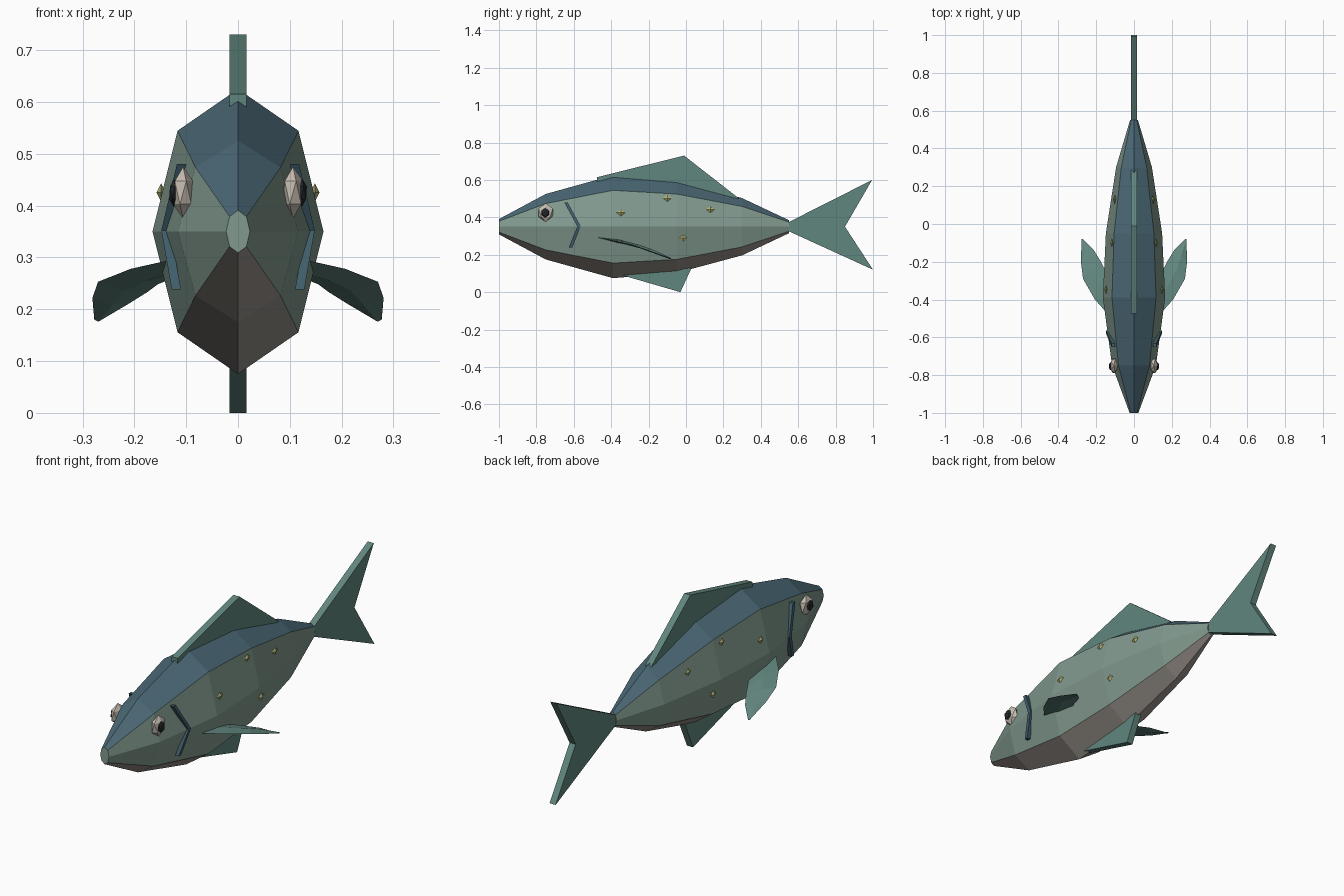
import bpy, bmesh, math
from mathutils import Vector, Matrix

if "Cube" in bpy.data.objects:
    bpy.data.objects.remove(bpy.data.objects["Cube"])


def mat(name, r, g, b):
    m = bpy.data.materials.new(name)
    m.diffuse_color = (r, g, b, 1)
    m.use_nodes = True
    m.node_tree.nodes["Principled BSDF"].inputs["Base Color"].default_value = m.diffuse_color
    return m


BACK = mat("back_blue", 0.07, 0.14, 0.18)
SIDE = mat("side_green", 0.22, 0.32, 0.27)
BELLY = mat("belly_grey", 0.31, 0.28, 0.25)
FIN = mat("fin_green", 0.12, 0.24, 0.21)
EYE = mat("eye_cream", 0.58, 0.52, 0.45)
PUPIL = mat("pupil_dark", 0.015, 0.02, 0.025)
GILL = mat("gill_blue", 0.05, 0.11, 0.14)
SPOT = mat("spot_yellow", 0.45, 0.46, 0.18)


def finish(bm, name, *mats):
    bmesh.ops.recalc_face_normals(bm, faces=bm.faces)
    me = bpy.data.meshes.new(name)
    bm.to_mesh(me)
    bm.free()
    for m in mats:
        me.materials.append(m)
    ob = bpy.data.objects.new(name, me)
    bpy.context.collection.objects.link(ob)
    return ob


def loft(bm, rings):
    """Skin a list of closed rings and cap both ends; returns rows of faces."""
    rows = [[bm.verts.new(p) for p in ring] for ring in rings]
    n = len(rows[0])
    strips = [[bm.faces.new((a[i], a[(i + 1) % n], b[(i + 1) % n], b[i])) for i in range(n)]
              for a, b in zip(rows, rows[1:])]
    bm.faces.new(rows[0])
    bm.faces.new(rows[-1])
    return strips


# Body: octagonal sections (y, half width, half height) around z = 0.35
MID = 0.35
SECTIONS = [(-1.0, 0.023, 0.041), (-0.75, 0.116, 0.175), (-0.39, 0.165, 0.275),
            (-0.05, 0.149, 0.247), (0.30, 0.095, 0.153), (0.55, 0.021, 0.035)]
bm = bmesh.new()
strips = loft(bm, [[(rx * math.sin(k * math.pi / 4), y, MID + rz * math.cos(k * math.pi / 4))
                    for k in range(8)] for y, rx, rz in SECTIONS])
for f in bm.faces:
    f.material_index = 1
for strip in strips:
    for k, f in enumerate(strip):
        f.material_index = 0 if k in (0, 7) else 2 if k in (3, 4) else 1
finish(bm, "body", BACK, SIDE, BELLY)


# Flat fins: side profiles (y, z) extruded across x
def flat_fin(name, profile, half=0.016):
    bm = bmesh.new()
    loft(bm, [[(x, y, z) for y, z in profile] for x in (-half, half)])
    finish(bm, name, FIN)


flat_fin("tail_fin", [(0.54, 0.33), (0.54, 0.37), (0.995, 0.60), (0.85, 0.35), (1.0, 0.12)])
flat_fin("dorsal_fin", [(-0.475, 0.59), (-0.475, 0.615), (-0.01, 0.73), (0.285, 0.50)])
flat_fin("belly_fin", [(-0.34, 0.09), (-0.03, 0.0), (0.03, 0.13)])


def body_x(y, z):
    """Half width of the body surface near mid height."""
    for (y0, a0, b0), (y1, a1, b1) in zip(SECTIONS, SECTIONS[1:]):
        if y0 <= y <= y1:
            t = (y - y0) / (y1 - y0)
            rx, rz = a0 + t * (a1 - a0), b0 + t * (b1 - b0)
            return rx * (1 - 0.293 * abs(z - MID) / (0.707 * rz))


def gem(name, kind, loc, scale, material):
    bm = bmesh.new()
    if kind == "ico":
        bmesh.ops.create_icosphere(bm, subdivisions=1, radius=1)
    else:
        bmesh.ops.create_uvsphere(bm, u_segments=4, v_segments=2, radius=1)
    bmesh.ops.scale(bm, vec=scale, verts=bm.verts)
    bmesh.ops.translate(bm, vec=loc, verts=bm.verts)
    finish(bm, name, material)


# Pectoral fin: leading and trailing edge points from root to tip
PECTORAL = [((0.140, -0.475, 0.293), (0.120, -0.300, 0.262)),
            ((0.207, -0.400, 0.278), (0.155, -0.240, 0.248)),
            ((0.270, -0.290, 0.253), (0.175, -0.200, 0.233)),
            ((0.281, -0.200, 0.222), (0.212, -0.140, 0.210)),
            ((0.277, -0.082, 0.180), (0.270, -0.080, 0.178))]
# Gill chevron and spots as (y, z)
GILL_PATH = [(0.109, -0.642, 0.48), (0.139, -0.572, 0.352), (0.119, -0.618, 0.238)]
SPOTS = [(-0.348, 0.425), (-0.10, 0.502), (0.13, 0.442), (-0.015, 0.289)]

for s, side in ((1, "right"), (-1, "left")):
    # Pectoral fin with a shallow central ridge
    bm = bmesh.new()
    rings = []
    for i, (lead, trail) in enumerate(PECTORAL):
        a, b = Vector(lead), Vector(trail)
        up = Vector((0.004, 0.002, 0.008 if i < 4 else 0.003))
        c = (a + b) / 2
        rings.append([(s * p.x, p.y, p.z) for p in (a, c + up, b, c - up)])
    loft(bm, rings)
    finish(bm, "pectoral_fin_" + side, FIN)

    # Eye and pupil
    gem("eye_" + side, "ico", (s * 0.106, -0.75, 0.425), (0.022, 0.045, 0.05), EYE)
    gem("pupil_" + side, "ico", (s * 0.124, -0.753, 0.425), (0.01, 0.024, 0.027), PUPIL)

    # Gill cover edge, a bent square bar
    bm = bmesh.new()
    h = 0.009
    loft(bm, [[(s * x + dx, y + dy, z) for dx, dy in ((-h, -h), (h, -h), (h, h), (-h, h))]
              for x, y, z in GILL_PATH])
    finish(bm, "gill_" + side, GILL)

    # Flank spots
    for i, (y, z) in enumerate(SPOTS):
        gem(f"spot_{side}_{i + 1}", "octa", (s * (body_x(y, z) + 0.004), y, z),
            (0.009, 0.023, 0.018), SPOT)
